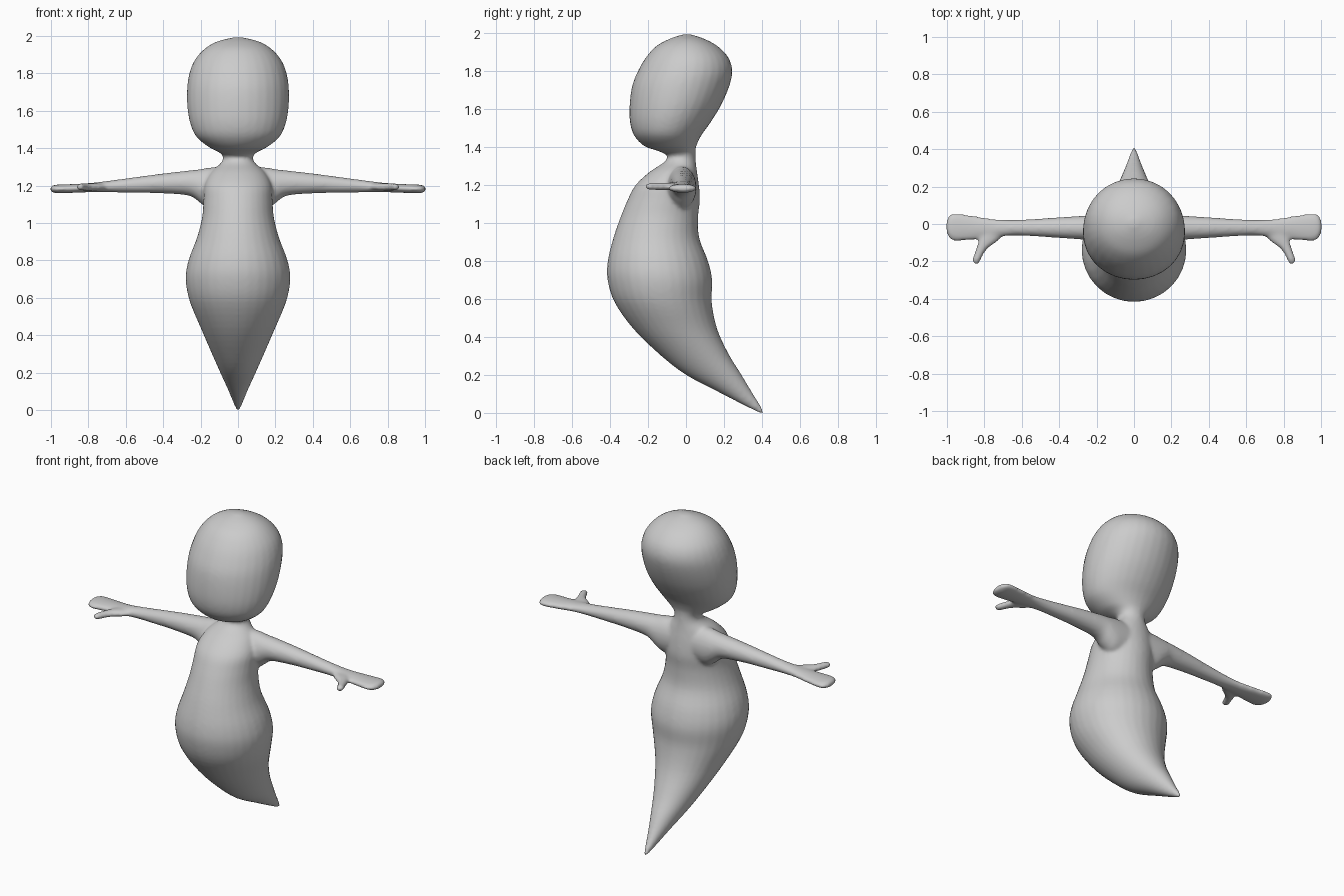
import bpy, bmesh, math
from mathutils import Vector


def refine(keys, steps=4):
    """Catmull-Rom interpolation through rows of numbers."""
    out = []
    for i in range(len(keys) - 1):
        p0, p1 = keys[max(i - 1, 0)], keys[i]
        p2, p3 = keys[i + 1], keys[min(i + 2, len(keys) - 1)]
        for s in range(steps):
            t = s / steps
            out.append([0.5 * (2 * b + (c - a) * t + (2 * a - 5 * b + 4 * c - d) * t * t
                               + (3 * b - a - 3 * c + d) * t ** 3)
                        for a, b, c, d in zip(p0, p1, p2, p3)])
    out.append(list(keys[-1]))
    return out


def loft(bm, rings, sides=32):
    """Closed skin through elliptical rings given as (centre, half axis, half axis)."""
    loops = []
    for c, u, v in rings:
        loops.append([bm.verts.new(c + u * math.cos(a) + v * math.sin(a))
                      for a in (2 * math.pi * k / sides for k in range(sides))])
    faces = [bm.faces.new(loops[0]), bm.faces.new(loops[-1])]
    for a, b in zip(loops, loops[1:]):
        for k in range(sides):
            n = (k + 1) % sides
            faces.append(bm.faces.new((a[k], a[n], b[n], b[k])))
    bmesh.ops.recalc_face_normals(bm, faces=faces)


bm = bmesh.new()

# Tail, belly, chest, neck and head: height, half width, front y, back y
torso = [
    (0.00, 0.010, 0.385, 0.412), (0.04, 0.026, 0.305, 0.392), (0.105, 0.052, 0.18, 0.350),
    (0.20, 0.095, 0.00, 0.293), (0.306, 0.142, -0.137, 0.227), (0.44, 0.200, -0.275, 0.165),
    (0.58, 0.258, -0.375, 0.136), (0.70, 0.280, -0.413, 0.138), (0.80, 0.265, -0.412, 0.116),
    (0.92, 0.220, -0.383, 0.070), (1.03, 0.192, -0.345, 0.064), (1.12, 0.185, -0.308, 0.073),
    (1.20, 0.180, -0.265, 0.068), (1.27, 0.145, -0.190, 0.058), (1.32, 0.092, -0.115, 0.052),
    (1.355, 0.080, -0.100, 0.050), (1.38, 0.105, -0.150, 0.050), (1.405, 0.155, -0.220, 0.054),
    (1.46, 0.222, -0.273, 0.080), (1.53, 0.255, -0.295, 0.130), (1.62, 0.271, -0.297, 0.185),
    (1.72, 0.272, -0.284, 0.228), (1.80, 0.260, -0.253, 0.244), (1.87, 0.232, -0.212, 0.224),
    (1.93, 0.180, -0.158, 0.168), (1.97, 0.112, -0.085, 0.095), (1.993, 0.020, -0.015, 0.025),
]
loft(bm, [(Vector((0, (f + b) / 2, z)), Vector((w, 0, 0)), Vector((0, (b - f) / 2, 0)))
          for z, w, f, b in refine(torso)])

# Arm and flat hand: x, front y, back y, bottom z, top z
arm = [
    (0.06, -0.10, 0.055, 1.08, 1.300), (0.15, -0.10, 0.055, 1.075, 1.297),
    (0.20, -0.095, 0.052, 1.105, 1.288), (0.26, -0.085, 0.045, 1.145, 1.281),
    (0.40, -0.075, 0.036, 1.158, 1.265), (0.55, -0.065, 0.026, 1.161, 1.245),
    (0.66, -0.062, 0.022, 1.163, 1.230), (0.76, -0.075, 0.028, 1.165, 1.217),
    (0.86, -0.086, 0.045, 1.162, 1.209), (0.95, -0.092, 0.057, 1.159, 1.206),
    (0.985, -0.080, 0.050, 1.161, 1.203), (1.003, -0.045, 0.020, 1.170, 1.192),
]
# Thumb: x, y, radius across, radius up
thumb = [(0.73, -0.02, 0.055, 0.020), (0.775, -0.075, 0.048, 0.021),
         (0.810, -0.120, 0.030, 0.020), (0.832, -0.165, 0.023, 0.020),
         (0.845, -0.198, 0.022, 0.018), (0.850, -0.214, 0.010, 0.008)]
for side in (-1, 1):
    loft(bm, [(Vector((side * x, (f + b) / 2, (lo + hi) / 2)),
               Vector((0, (b - f) / 2, 0)), Vector((0, 0, (hi - lo) / 2)))
              for x, f, b, lo, hi in refine(arm)], 24)
    loft(bm, [(Vector((side * x, y, 1.192)), Vector((side * 0.9, 0.42, 0)) * r, Vector((0, 0, h)))
              for x, y, r, h in refine(thumb)], 16)

mesh = bpy.data.meshes.new("body")
bm.to_mesh(mesh)
bm.free()
body = bpy.data.objects.new("body", mesh)
bpy.context.collection.objects.link(body)

grey = bpy.data.materials.new("plain grey")
grey.diffuse_color = (0.6, 0.6, 0.6, 1)
mesh.materials.append(grey)

# Fuse the parts into one skin and soften the joints
fuse = body.modifiers.new("fuse", 'REMESH')
fuse.mode = 'VOXEL'
fuse.voxel_size = 0.01
fuse.use_smooth_shade = True
soften = body.modifiers.new("soften", 'SMOOTH')
soften.factor = 0.5
soften.iterations = 8
